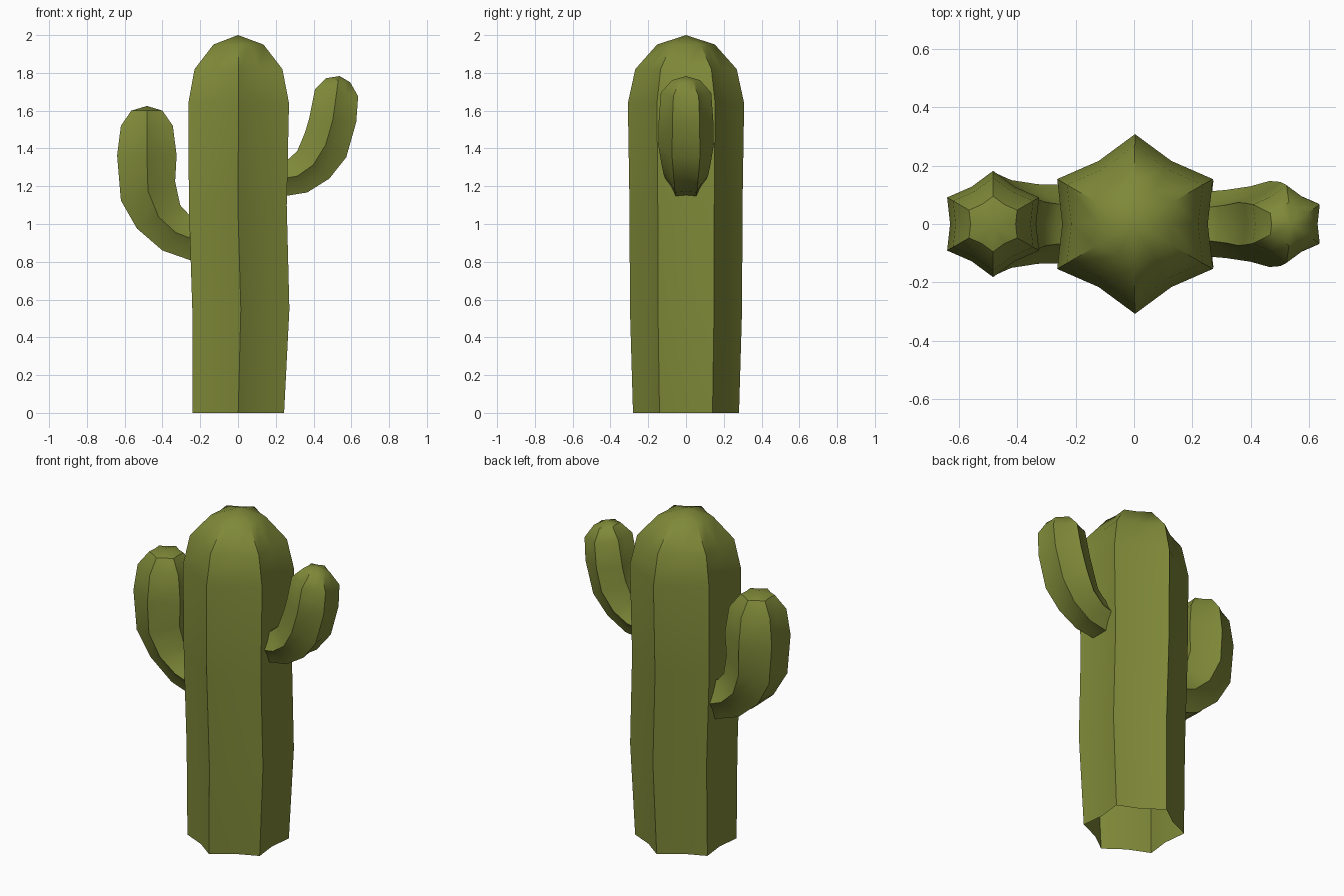
import bpy, bmesh, math
from mathutils import Vector

if "Cube" in bpy.data.objects:
    bpy.data.objects.remove(bpy.data.objects["Cube"])

RIBS = 6
VALLEY = 0.81  # groove radius relative to rib radius

green = bpy.data.materials.new("cactus green")
green.diffuse_color = (0.212, 0.250, 0.040, 1)
green.use_nodes = True
green.node_tree.nodes["Principled BSDF"].inputs["Base Color"].default_value = green.diffuse_color


def ribbed_stem(name, sections, tip):
    """Skin star-shaped rings; each section is the left and right silhouette point (x, z, x, z)."""
    bm = bmesh.new()
    rings = []
    for x0, z0, x1, z1 in sections:
        a, b = Vector((x0, 0, z0)), Vector((x1, 0, z1))
        centre = (a + b) / 2
        u = (b - a).normalized()
        radius = (b - a).length / 2 / math.cos(math.radians(30))
        ring = []
        for i in range(RIBS * 2):
            t = math.pi * i / RIBS
            r = radius * (VALLEY if i % 2 == 0 else 1)
            ring.append(bm.verts.new(centre + u * r * math.cos(t) + Vector((0, r * math.sin(t), 0))))
        rings.append(ring)
    n = RIBS * 2
    for low, high in zip(rings, rings[1:]):
        for i in range(n):
            j = (i + 1) % n
            bm.faces.new((low[i], low[j], high[j], high[i]))
    top = bm.verts.new((tip[0], 0, tip[1]))
    for i in range(n):
        bm.faces.new((rings[-1][i], rings[-1][(i + 1) % n], top))

    mesh = bpy.data.meshes.new(name)
    bm.to_mesh(mesh)
    bm.free()
    mesh.materials.append(green)
    obj = bpy.data.objects.new(name, mesh)
    bpy.context.collection.objects.link(obj)
    # smooth grooves, sharp ribs
    bpy.ops.object.select_all(action='DESELECT')
    obj.select_set(True)
    bpy.context.view_layer.objects.active = obj
    bpy.ops.object.shade_smooth_by_angle(angle=math.radians(35))
    return obj


# trunk, open underneath
ribbed_stem("trunk", [
    (-0.242, 0, 0.244, 0),
    (-0.242, 0.55, 0.272, 0.55),
    (-0.260, 1.10, 0.258, 1.10),
    (-0.263, 1.64, 0.270, 1.64),
    (-0.230, 1.82, 0.235, 1.82),
    (-0.130, 1.95, 0.135, 1.95),
], (0, 2.0))

# larger arm, lower on the left
ribbed_stem("left_arm", [
    (-0.20, 0.79, -0.20, 1.02),
    (-0.40, 0.86, -0.26, 1.05),
    (-0.535, 0.976, -0.306, 1.10),
    (-0.62, 1.125, -0.333, 1.225),
    (-0.64, 1.363, -0.325, 1.363),
    (-0.62, 1.52, -0.345, 1.52),
    (-0.565, 1.60, -0.40, 1.60),
], (-0.482, 1.625))

# smaller arm, higher on the right (silhouette pairs run inner to outer)
ribbed_stem("right_arm", [
    (0.20, 1.325, 0.20, 1.14),
    (0.265, 1.342, 0.366, 1.167),
    (0.313, 1.385, 0.483, 1.240),
    (0.355, 1.485, 0.573, 1.353),
    (0.377, 1.560, 0.626, 1.540),
    (0.408, 1.714, 0.636, 1.676),
    (0.467, 1.772, 0.594, 1.750),
], (0.538, 1.783))

# make all faces point outwards
for obj in bpy.context.collection.objects:
    bm = bmesh.new()
    bm.from_mesh(obj.data)
    bmesh.ops.recalc_face_normals(bm, faces=bm.faces)
    top_face = max(bm.faces, key=lambda f: f.calc_center_median().z)
    if top_face.normal.z < 0:
        bmesh.ops.reverse_faces(bm, faces=bm.faces)
    bm.to_mesh(obj.data)
    bm.free()
